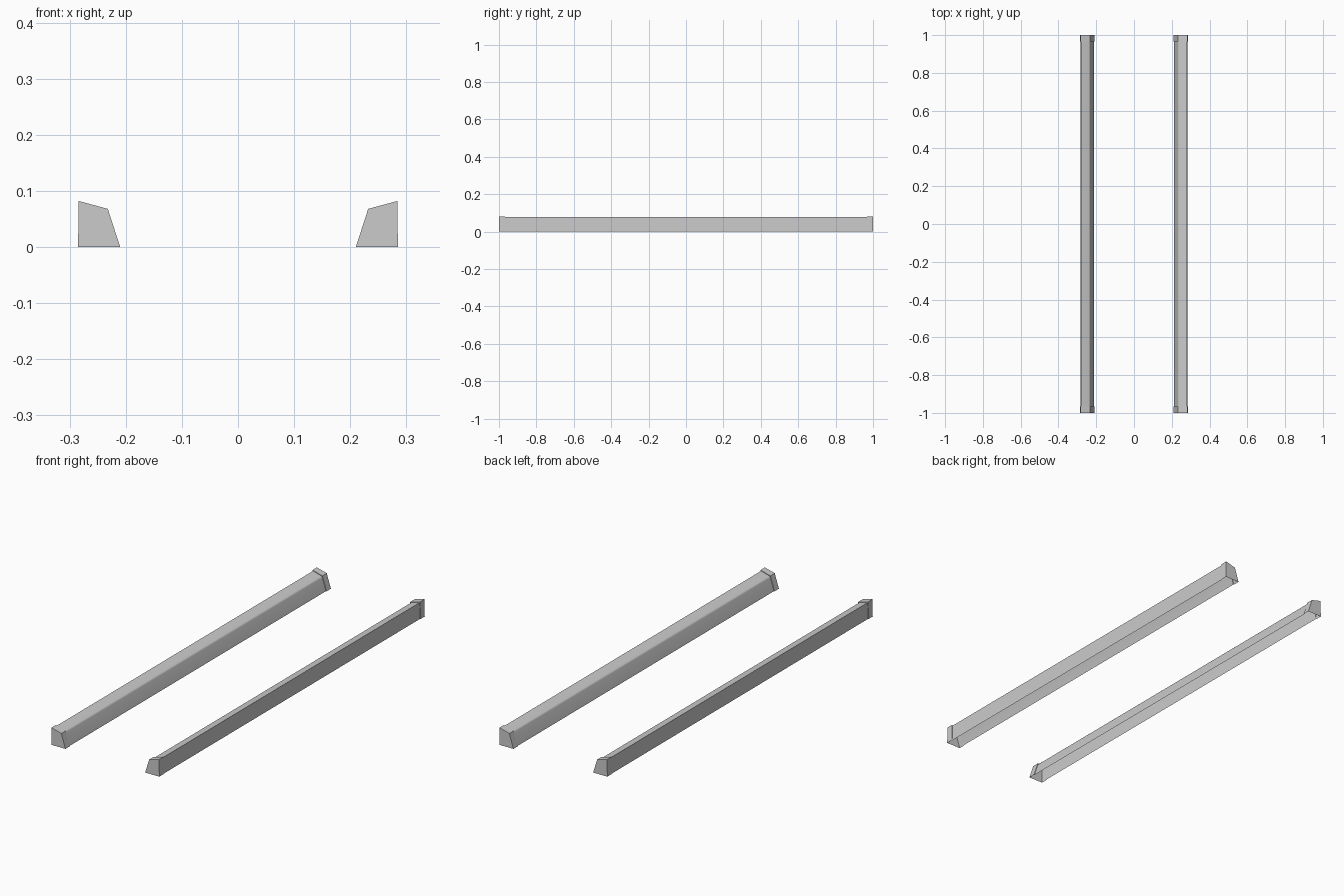
import bpy
import bmesh
import math

if "Cube" in bpy.data.objects:
    bpy.data.objects.remove(bpy.data.objects["Cube"])

CAP_Y = 0.967  # where the end caps start

# Open-bottomed cross-sections (x, z): inner foot, inner shoulder, outer shoulder, outer foot
CAP = [(0.21, 0.0), (0.232, 0.068), (0.284, 0.082), (0.285, 0.0)]


def rounded(a, corner, b, size, steps=3):
    """Points of a small rounded corner between a-corner and corner-b."""
    def toward(p):
        d = math.dist(p, corner)
        return [corner[i] + (p[i] - corner[i]) * size / d for i in (0, 1)]
    s, e = toward(a), toward(b)
    pts = []
    for k in range(steps + 1):
        t = k / steps
        pts.append(tuple((1 - t) ** 2 * s[i] + 2 * t * (1 - t) * corner[i] + t * t * e[i]
                         for i in (0, 1)))
    return pts


def row(bm, profile, y):
    return [bm.verts.new((x, y, z)) for x, z in profile]


def bridge(bm, a, b):
    for i in range(len(a) - 1):
        bm.faces.new((a[i], a[i + 1], b[i + 1], b[i]))


def finish(name, bm, mirror_y):
    bm.normal_update()
    mesh = bpy.data.meshes.new(name)
    bm.to_mesh(mesh)
    bm.free()
    obj = bpy.data.objects.new(name, mesh)
    bpy.context.collection.objects.link(obj)
    mod = obj.modifiers.new("both_sides", 'MIRROR')
    mod.use_axis = (True, mirror_y, False)
    return obj


# Long covers: thin channel with a softened inner shoulder, open underneath
foot_in, sh_in, sh_out, foot_out = (0.213, 0.0), (0.2335, 0.065), (0.2815, 0.078), (0.2825, 0.0)
cover = [foot_in] + rounded(foot_in, sh_in, sh_out, 0.006) + [sh_out, foot_out]
bm = bmesh.new()
bridge(bm, row(bm, cover, -CAP_Y), row(bm, cover, CAP_Y))
rail = finish("rail_cover", bm, False)
for p in rail.data.polygons:
    p.use_smooth = True
bpy.context.view_layer.objects.active = rail
rail.select_set(True)
bpy.ops.object.shade_smooth_by_angle(angle=math.radians(35))

# End caps: slightly larger shell, closed at the end, with a step down to the cover
bm = bmesh.new()
end, lip = row(bm, CAP, 1.0), row(bm, CAP, CAP_Y)
bridge(bm, lip, end)
bm.faces.new(end)
step = row(bm, [foot_in, sh_in, sh_out, foot_out], CAP_Y)
bridge(bm, step, lip)
bmesh.ops.recalc_face_normals(bm, faces=bm.faces)
finish("end_cap", bm, True)
